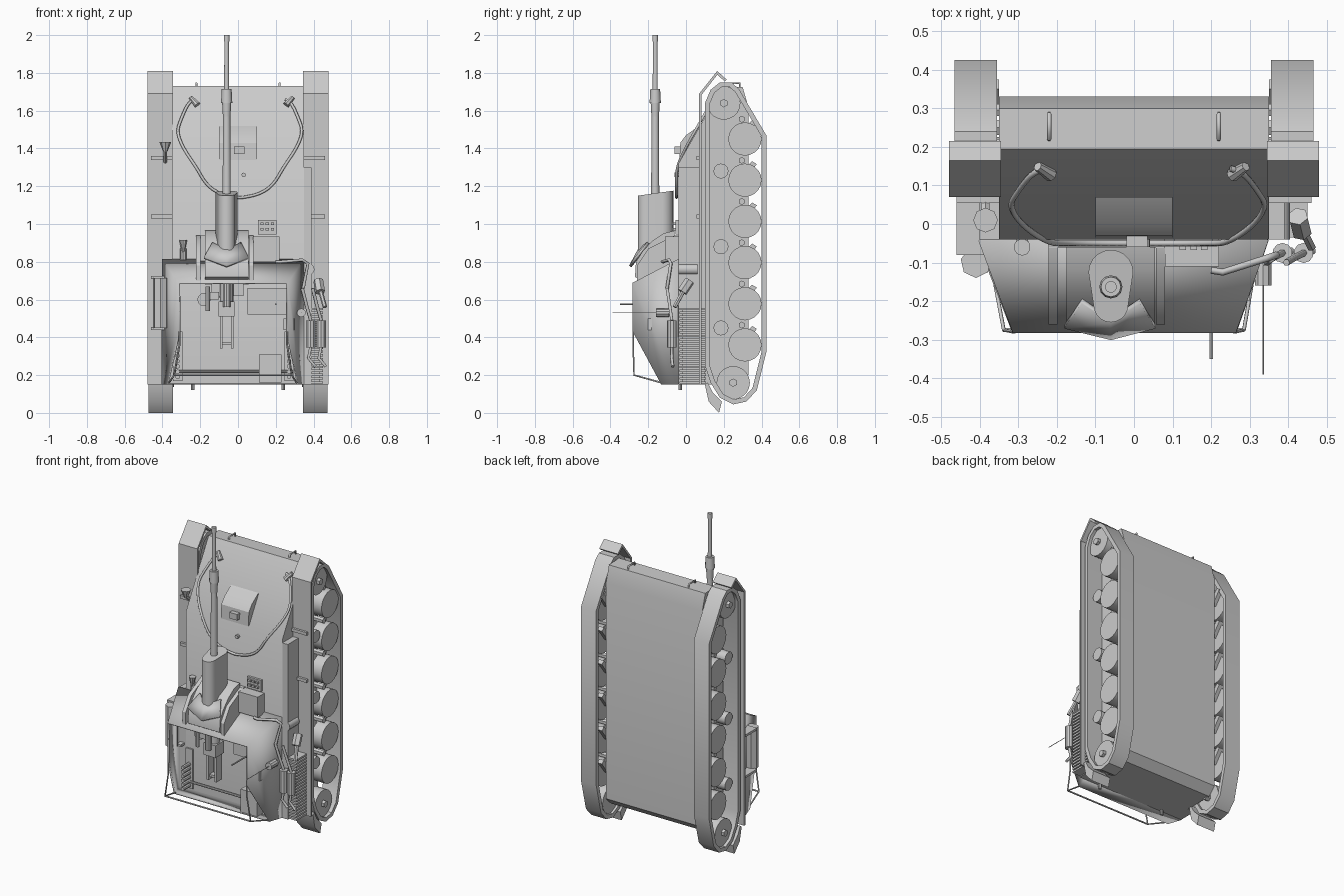
import bpy, bmesh, math
from mathutils import Vector, Matrix

def mesh(name, verts, faces, solid=0):
    me = bpy.data.meshes.new(name)
    me.from_pydata(verts, [], faces)
    bm = bmesh.new(); bm.from_mesh(me)
    bmesh.ops.recalc_face_normals(bm, faces=bm.faces)
    bm.to_mesh(me); bm.free()
    ob = bpy.data.objects.new(name, me)
    bpy.context.collection.objects.link(ob)
    if solid:
        m = ob.modifiers.new("thickness", 'SOLIDIFY')
        m.thickness = solid; m.offset = 0
    return ob

def prism(name, prof, x0, x1):
    """Side profile of (y, z) points extruded along x."""
    n = len(prof)
    v = [(x, y, z) for x in (x0, x1) for y, z in prof]
    f = [list(range(n)), list(range(n, 2 * n))]
    f += [[i, (i + 1) % n, n + (i + 1) % n, n + i] for i in range(n)]
    return mesh(name, v, f)

def box(name, x0, x1, y0, y1, z0, z1):
    return prism(name, [(y0, z0), (y1, z0), (y1, z1), (y0, z1)], x0, x1)

def cyl(name, a, b, r, r2=None, n=16):
    a, b = Vector(a), Vector(b)
    d = b - a
    bm = bmesh.new()
    bmesh.ops.create_cone(bm, cap_ends=True, segments=n, radius1=r, radius2=r if r2 is None else r2,
        depth=d.length, matrix=Matrix.Translation((a + b) / 2) @ d.to_track_quat('Z', 'Y').to_matrix().to_4x4())
    me = bpy.data.meshes.new(name); bm.to_mesh(me); bm.free()
    ob = bpy.data.objects.new(name, me)
    bpy.context.collection.objects.link(ob)
    return ob

def tube(name, pts, r, smooth=False):
    cu = bpy.data.curves.new(name, 'CURVE')
    cu.dimensions = '3D'; cu.bevel_depth = r; cu.bevel_resolution = 1; cu.use_fill_caps = True
    cu.resolution_u = 4
    sp = cu.splines.new('NURBS' if smooth else 'POLY')
    sp.points.add(len(pts) - 1)
    for p, c in zip(sp.points, pts):
        p.co = (*c, 1)
    if smooth:
        sp.use_endpoint_u = True; sp.order_u = 3
    ob = bpy.data.objects.new(name, cu)
    bpy.context.collection.objects.link(ob)
    return ob

def deck(z, off=0.01):
    """y of the hull's upper surface at height z."""
    return -0.04 - off + max(0, z - 1.32) * 0.57

# Hull with sloped nose and belly
prism("hull", [(-0.04, 0.15), (-0.04, 1.32), (0.195, 1.73), (0.30, 1.725), (0.33, 1.62), (0.33, 0.2), (0.28, 0.15)], -0.35, 0.35)
prism("driver_hood", [(-0.035, 1.34), (-0.03, 1.43), (0.0, 1.47), (0.07, 1.52), (0.06, 1.38)], -0.1, 0.1)
box("periscope", -0.02, 0.035, -0.06, -0.0, 1.37, 1.41)
cyl("periscope_glass", (0.03, -0.06, 1.26), (0.03, -0.03, 1.26), 0.012, n=8)
box("side_box_right", 0.35, 0.39, -0.04, 0.08, 0.15, 1.3)
box("side_box_left", -0.40, -0.35, -0.04, 0.08, 0.15, 0.81)
for s in (-1, 1):
    tube("tow_eye", [(s * 0.22, 0.22, 1.72), (s * 0.22, 0.22, 1.745), (s * 0.22, 0.285, 1.745), (s * 0.22, 0.285, 1.72)], 0.006)
    cyl("rear_hook", (s * 0.24, -0.03, 0.12), (s * 0.24, -0.03, 0.16), 0.01, n=8)

# Running gear on both sides
loop = [(0.10, 0.25), (0.10, 1.64), (0.13, 1.71), (0.18, 1.75), (0.24, 1.75), (0.28, 1.715), (0.425, 1.47), (0.425, 0.32),
        (0.375, 0.12), (0.32, 0.06), (0.25, 0.045), (0.18, 0.08), (0.13, 0.16)]
def track(s):
    n = len(loop); rings = []
    for x, t in ((0.355, 0), (0.465, 0), (0.465, 0.025), (0.355, 0.025)):
        for i in range(n):
            p, q, r = (Vector(loop[(i + k) % n]) for k in (-1, 0, 1))
            u, w = (q - p).normalized(), (r - q).normalized()
            m = Vector((u.y + w.y, -u.x - w.x)).normalized()
            q = q + m * t / max(0.5, m.dot(Vector((w.y, -w.x))))
            rings.append((s * x, q.x, q.y))
    f = [[k * n + i, k * n + (i + 1) % n, (k + 1) % 4 * n + (i + 1) % n, (k + 1) % 4 * n + i] for k in range(4) for i in range(n)]
    mesh("track", rings, f)

for s in (-1, 1):
    track(s)
    for i in range(6):
        z = 0.36 + i * 0.218
        cyl("road_wheel", (s * 0.375, 0.312, z), (s * 0.45, 0.312, z), 0.088, n=20)
        prism("suspension_arm", [(0.28, z + 0.03), (0.35, z + 0.10), (0.375, z + 0.085), (0.31, z)], s * 0.35, s * 0.385)
        cyl("bump_stop", (s * 0.35, 0.295, z + 0.105), (s * 0.42, 0.295, z + 0.105), 0.018, n=6)
    for z in (0.45, 0.88, 1.28):
        cyl("return_roller", (s * 0.35, 0.185, z), (s * 0.44, 0.185, z), 0.04, n=12)
    for nm, y, z in (("sprocket", 0.2, 1.64), ("idler", 0.25, 0.16)):
        cyl(nm, (s * 0.37, y, z), (s * 0.445, y, z), 0.088, n=20)
        cyl(nm + "_hub", (s * 0.34, y, z), (s * 0.465, y, z), 0.022, n=6)
    # Fender with front and rear mudguards
    prism("fender", [(0.07, 0.15), (0.07, 1.69), (0.165, 1.81), (0.215, 1.765), (0.205, 1.755), (0.166, 1.79),
                     (0.083, 1.685), (0.083, 0.15)], s * 0.345, s * 0.48)
    prism("rear_mudguard", [(0.10, 0.15), (0.12, 0.06), (0.175, 0.0), (0.19, 0.06), (0.14, 0.11), (0.115, 0.16)], s * 0.345, s * 0.475)
    for z in (1.04, 1.35):
        box("fender_strap", s * 0.35, s * 0.46, 0.055, 0.075, z - 0.01, z + 0.01)

# Open-topped fighting compartment
mesh("compartment_walls", [(-0.40, -0.04, 0.81), (0.345, -0.04, 0.81), (-0.31, -0.28, 0.685), (0.26, -0.28, 0.685),
     (-0.31, -0.28, 0.43), (0.26, -0.28, 0.43), (-0.37, -0.13, 0.155), (0.315, -0.13, 0.155), (-0.40, -0.04, 0.155), (0.345, -0.04, 0.155)],
     [(0, 1, 3, 2), (0, 2, 4, 6, 8), (1, 3, 5, 7, 9), (8, 6, 7, 9)], 0.012)
for x0, x1 in ((-0.31, -0.365), (0.26, 0.31)):
    tube("canopy_rail", [(x0, -0.28, 0.43), (x0, -0.28, 0.36), ((x0 + x1) / 2, -0.275, 0.2), (x1, -0.13, 0.16)], 0.005)
tube("canopy_crossbar", [(-0.34, -0.275, 0.2), (0.285, -0.275, 0.2)], 0.005)
box("ammo_bin", 0.11, 0.23, -0.13, -0.04, 0.16, 0.31)
box("radio_shelf", 0.05, 0.27, -0.12, -0.04, 0.52, 0.66)
prism("side_rack", [(-0.2, 0.44), (-0.2, 0.5), (-0.05, 0.5), (-0.05, 0.44)], 0.24, 0.30)
for x in (-0.33, 0.26):
    for i in range(6):
        cyl("shell", (x + 0.01, -0.12, 0.19 + i * 0.028), (x + 0.01, -0.05, 0.19 + i * 0.028), 0.012, n=8)
    box("shell_rack", x - 0.015, x + 0.035, -0.05, -0.04, 0.17, 0.43)
cyl("floor_pipe", (-0.34, -0.06, 0.22), (0.29, -0.06, 0.22), 0.008, n=8)

# Gun: barrel, sleeve, mantlet, breech
gx, gy = -0.06, -0.163
cyl("barrel", (gx, gy, 0.6), (gx, gy, 1.6), 0.025, 0.019)
cyl("barrel_tip", (gx, gy, 1.6), (gx, gy, 2.0), 0.014, 0.012)
cyl("barrel_muzzle", (gx, gy, 1.965), (gx, gy, 2.0), 0.015)
cyl("barrel_collar_low", (gx, gy, 1.57), (gx, gy, 1.66), 0.02, 0.025)
cyl("barrel_collar_top", (gx, gy, 1.64), (gx, gy, 1.715), 0.03, 0.026, n=12)
ring = [(gx + 0.058 * math.cos(a), -0.125 + 0.058 * math.sin(a)) for a in [math.pi * k / 10 for k in range(11)]]
ring += [(gx + 0.045 * math.cos(a), -0.21 + 0.045 * math.sin(a)) for a in [math.pi + math.pi * k / 10 for k in range(11)]]
n = len(ring)
mesh("recoil_sleeve", [(x, y, 0.82) for x, y in ring] + [(x, y, 1.15 + (y + 0.255) * 0.14) for x, y in ring],
     [list(range(n)), list(range(n, 2 * n))] + [[i, (i + 1) % n, n + (i + 1) % n, n + i] for i in range(n)])
prism("mantlet", [(-0.06, 0.68), (-0.06, 0.965), (-0.12, 0.95), (-0.18, 0.91), (-0.23, 0.855), (-0.265, 0.80), (-0.27, 0.72), (-0.22, 0.69)], -0.175, 0.055)
mesh("mantlet_collar", [(-0.18, -0.265, 0.82), (gx, -0.295, 0.775), (0.055, -0.265, 0.82), (-0.135, -0.20, 0.90), (gx, -0.25, 0.86), (0.015, -0.20, 0.90)],
     [(0, 1, 4, 3), (1, 2, 5, 4)], 0.015)
for x in (-0.222, 0.057):
    prism("mantlet_side_plate", [(-0.26, 0.69), (-0.26, 0.78), (-0.2, 0.87), (-0.06, 0.94), (-0.04, 0.94), (-0.04, 0.75)], x, x + 0.024)
box("mantlet_base_plate", -0.222, 0.08, -0.062, -0.035, 0.8, 0.94)
box("breech", gx - 0.042, gx + 0.042, -0.21, -0.12, 0.51, 0.59)
cyl("breech_tube", (gx, -0.163, 0.58), (gx, -0.163, 0.7), 0.035)
for s in (-1, 1):
    box("recoil_guard", gx + s * 0.022, gx + s * 0.036, -0.19, -0.13, 0.34, 0.52)
box("recoil_guard_end", gx - 0.036, gx + 0.036, -0.18, -0.14, 0.36, 0.375)
cyl("recoil_cylinder", (gx, -0.225, 0.56), (gx, -0.225, 0.72), 0.02, n=10)
box("gun_cradle", -0.14, 0.03, -0.14, -0.05, 0.62, 0.7)
box("sight_mount", -0.17, -0.1, -0.19, -0.15, 0.60, 0.64)
cyl("sight", (-0.16, -0.19, 0.54), (-0.16, -0.19, 0.67), 0.012, n=8)
cyl("handwheel", (-0.18, -0.15, 0.60), (-0.18, -0.14, 0.60), 0.035, n=12)
cyl("elevation_shaft", (-0.2, -0.14, 0.62), (-0.09, -0.14, 0.62), 0.008, n=8)

# Deck fittings
box("stowage_box", 0.08, 0.22, -0.11, -0.04, 0.8, 0.935)
box("spare_link_plate", 0.105, 0.205, -0.055, -0.04, 0.945, 1.02)
for i in range(3):
    for z in (0.965, 0.995):
        box("spare_link_stud", 0.118 + i * 0.028, 0.135 + i * 0.028, -0.068, -0.05, z, z + 0.014)
cyl("headlight", (-0.385, 0.01, 1.385), (-0.385, 0.01, 1.435), 0.012, 0.032, n=8)
cyl("headlight_stem", (-0.385, 0.01, 1.39), (-0.385, 0.07, 1.33), 0.012, n=6)
cyl("horn", (-0.29, -0.06, 0.85), (-0.29, -0.06, 0.915), 0.008, 0.022, n=10)
cyl("horn_base", (-0.29, -0.05, 0.81), (-0.29, -0.05, 0.87), 0.018, n=8)
cyl("muffler", (-0.41, -0.1, 0.45), (-0.41, -0.1, 0.715), 0.04, n=7)
box("muffler_bracket", -0.46, -0.36, -0.08, 0.075, 0.44, 0.455)
box("muffler_bracket", -0.46, -0.36, -0.08, 0.075, 0.71, 0.725)

# Towing cable looped over the glacis
half = [(0.24, 1.66), (0.27, 1.65), (0.31, 1.56), (0.335, 1.49), (0.30, 1.40), (0.23, 1.3), (0.18, 1.21), (0.11, 1.16), (0.02, 1.14)]
pts = [(-x, deck(z), z) for x, z in half] + [(x, deck(z), z) for x, z in half[::-1]]
tube("tow_cable", [(x + 0.01, y, z) for x, y, z in pts], 0.008, True)
for s in (-1, 1):
    cyl("cable_eye", (s * 0.235 + 0.02, deck(1.63), 1.63), (s * 0.27 + 0.02, deck(1.67), 1.67), 0.018, 0.012, n=8)

# Ribbed rack on the right rear fender
box("rack_core", 0.35, 0.435, -0.02, 0.1, 0.155, 0.55)
for i in range(20):
    box("rack_rib", 0.35, 0.45, -0.035, 0.105, 0.155 + i * 0.0205, 0.167 + i * 0.0205)

# Bottles, pipes and aerials on the right side
for x in (0.385, 0.44):
    cyl("bottle", (x, -0.075, 0.345), (x, -0.075, 0.49), 0.026, n=10)
    tube("bottle_pipe", [(x, -0.075, 0.49), (x - 0.02, -0.085, 0.56), (x - 0.045, -0.1, 0.66)], 0.009)
    tube("bottle_hose", [(x, -0.075, 0.35), (x - 0.012, -0.075, 0.29), (x + 0.025, -0.07, 0.245)], 0.009)
tube("side_pipe", [(0.2, -0.12, 0.8), (0.23, -0.125, 0.8), (0.34, -0.09, 0.81), (0.37, -0.08, 0.79), (0.345, -0.1, 0.66)], 0.009)
cyl("side_lamp", (0.375, -0.04, 0.76), (0.375, 0.06, 0.76), 0.03, n=12)
cyl("tool_handle", (0.46, -0.06, 0.56), (0.43, 0.0, 0.67), 0.012, n=6)
cyl("tool_head", (0.435, -0.02, 0.64), (0.425, 0.02, 0.7), 0.027, n=6)
cyl("aerial_base", (0.335, -0.16, 0.53), (0.335, -0.09, 0.53), 0.023, n=10)
cyl("aerial", (0.335, -0.39, 0.53), (0.335, -0.16, 0.53), 0.002, n=6)
cyl("rear_aerial", (0.2, -0.35, 0.575), (0.2, -0.1, 0.575), 0.005, n=6)

# Soft shading on round parts, hard edges elsewhere
for ob in bpy.context.scene.objects:
    ob.select_set(ob.type == 'MESH')
    if ob.type == 'MESH':
        bpy.context.view_layer.objects.active = ob
bpy.ops.object.shade_smooth_by_angle(angle=math.radians(32))
